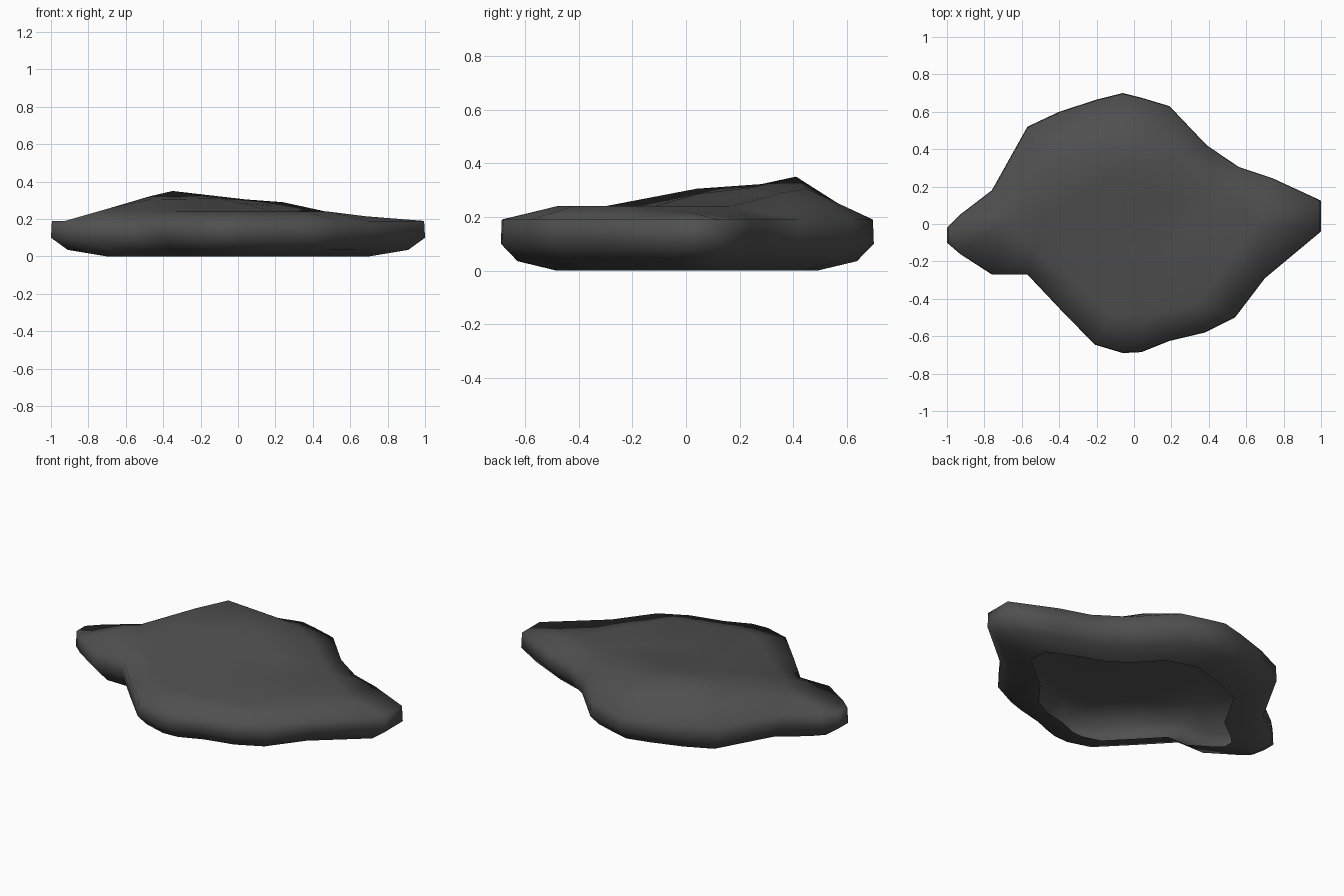
import bpy, bmesh
from mathutils import Vector
from mathutils.geometry import delaunay_2d_cdt

if "Cube" in bpy.data.objects:
    bpy.data.objects.remove(bpy.data.objects["Cube"])

# Plan outline of the slab at its widest level
OUTLINE = [(-1, -.02), (-.93, .05), (-.76, .18), (-.57, .52), (-.40, .60), (-.20, .665),
           (-.06, .70), (.04, .675), (.19, .63), (.39, .42), (.56, .305), (.74, .245),
           (1, .125), (1, -.04), (.70, -.29), (.54, -.50), (.38, -.58), (.19, -.625),
           (.04, -.685), (-.06, -.69), (-.21, -.645), (-.40, -.45), (-.57, -.27),
           (-.76, -.27), (-.93, -.16), (-1, -.10)]

# Crown: gently flat front shelf, then a ridge rising to a plateau and peak at the back
CROWN = [(-.12, -.48, .24), (.08, -.48, .24), (.35, -.42, .24), (.48, -.22, .24),
         (-.33, -.30, .24), (-.55, -.14, .24), (-.15, -.12, .24), (.20, -.12, .24),
         (.68, .02, .215), (.47, .17, .24), (.20, .12, .268), (0, .05, .287),
         (-.47, .04, .305), (-.68, .02, .26), (-.47, .28, .322), (-.35, .41, .35),
         (.04, .45, .305), (.24, .36, .29), (-.1, .25, .31)]

# Wall levels from the open underside upward: (scale, height)
LEVELS = [(.70, 0), (.91, .035), (1, .10), (.995, .19)]

bm = bmesh.new()
n = len(OUTLINE)
rings = [[bm.verts.new((x * s, y * s, z)) for x, y in OUTLINE] for s, z in LEVELS]
for low, high in zip(rings, rings[1:]):
    for i in range(n):
        j = (i + 1) % n
        bm.faces.new((low[i], high[i], high[j], low[j]))

# Crown surface stretched between the top ring and the crown points
top = rings[-1] + [bm.verts.new(p) for p in CROWN]
flat, _, tris, origin, _, _ = delaunay_2d_cdt(
    [Vector(v.co[:2]) for v in top], [(i, (i + 1) % n) for i in range(n)], [], 1, 1e-5)
for t in tris:
    bm.faces.new([top[origin[i][0]] for i in t])

bmesh.ops.recalc_face_normals(bm, faces=bm.faces)
# Open shell: make sure the crown faces up
bm.normal_update()
if sum(f.normal.z for f in bm.faces if f.calc_center_median().z > .2) < 0:
    bmesh.ops.reverse_faces(bm, faces=bm.faces)
for f in bm.faces:
    f.smooth = True

mesh = bpy.data.meshes.new("rock_slab")
bm.to_mesh(mesh)
bm.free()
rock = bpy.data.objects.new("rock_slab", mesh)
bpy.context.collection.objects.link(rock)

mat = bpy.data.materials.new("dark_grey_stone")
mat.diffuse_color = (.08, .08, .08, 1)
mat.use_nodes = True
mat.node_tree.nodes["Principled BSDF"].inputs["Base Color"].default_value = mat.diffuse_color
mesh.materials.append(mat)
